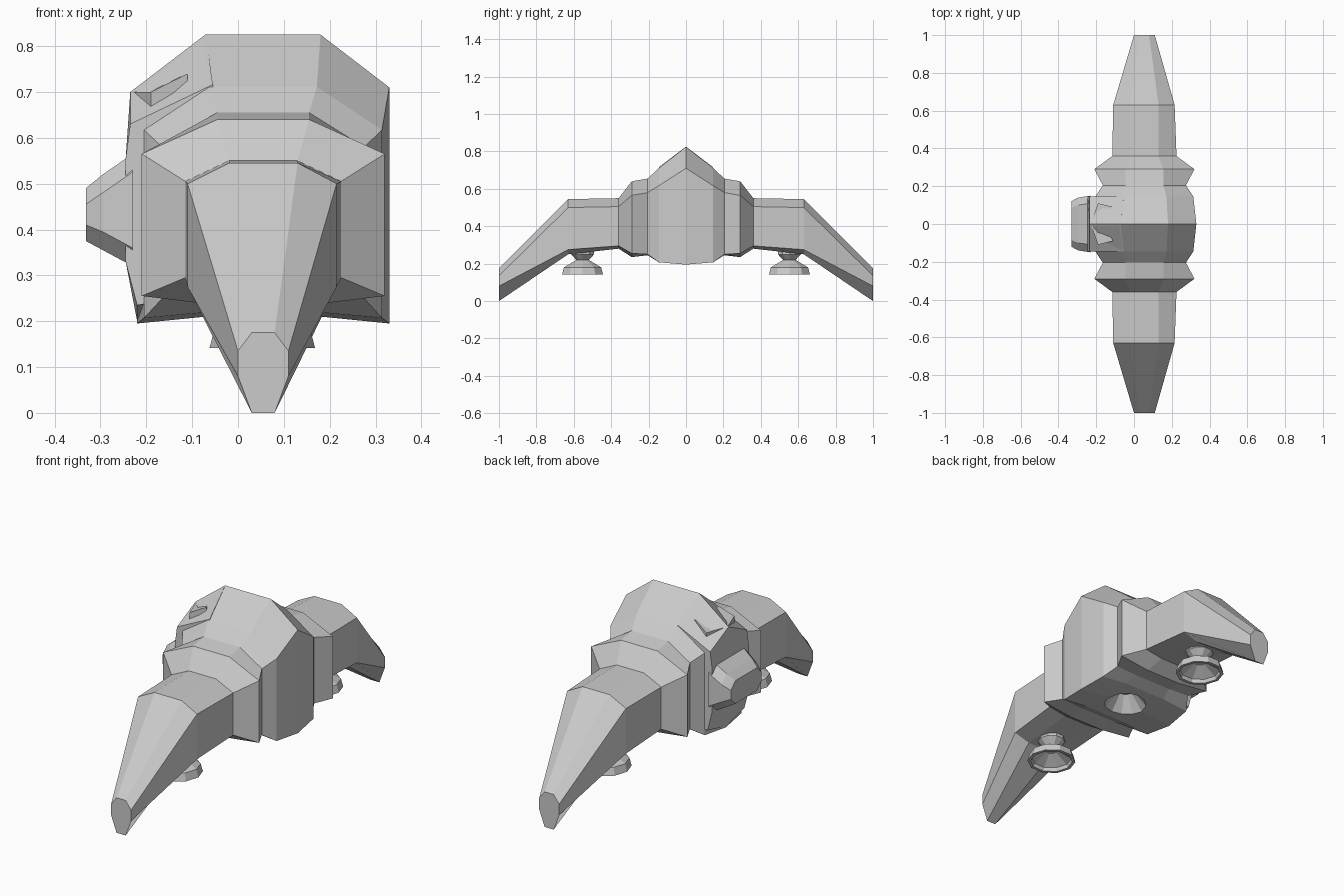
import bpy, bmesh, math
from mathutils import Matrix, Vector

if "Cube" in bpy.data.objects:
    bpy.data.objects.remove(bpy.data.objects["Cube"], do_unlink=True)

grey = bpy.data.materials.new("hull_grey")
grey.use_nodes = True
colour = (0.6, 0.6, 0.6, 1)
grey.diffuse_color = colour
grey.node_tree.nodes["Principled BSDF"].inputs["Base Color"].default_value = colour


def finish(name, bm):
    bmesh.ops.recalc_face_normals(bm, faces=bm.faces)
    mesh = bpy.data.meshes.new(name)
    bm.to_mesh(mesh)
    bm.free()
    mesh.materials.append(grey)
    obj = bpy.data.objects.new(name, mesh)
    bpy.context.collection.objects.link(obj)
    return obj


def loft(name, rings, caps=True):
    """Skin a row of equal point rings."""
    bm = bmesh.new()
    rows = [[bm.verts.new(p) for p in ring] for ring in rings]
    n = len(rows[0])
    for a, b in zip(rows, rows[1:]):
        for i in range(n):
            j = (i + 1) % n
            bm.faces.new((a[i], a[j], b[j], b[i]))
    if caps:
        bm.faces.new(rows[0])
        bm.faces.new(rows[-1])
    return finish(name, bm)


def lathe(name, profile, centre, sides=10):
    """Turn a (radius, height) profile round a vertical axis."""
    turn = 2 * math.pi / sides
    rings = [[Vector(centre) + Vector((r * math.cos(turn * i), r * math.sin(turn * i), z))
              for i in range(sides)] for r, z in profile]
    return loft(name, rings)


def octagon(y, left, right, top_left, top_right, top, shoulder, low, bottom):
    return [(x, y, z) for x, z in (
        (top_left, top), (top_right, top), (right, shoulder), (right, low),
        (top_right, bottom), (top_left, bottom), (left, low), (left, shoulder))]


# Hull: chamfered sections from the middle out to the wing tip, mirrored
half = [
    (0, -.22, .33, -.07, .18, .825, .71, .195, .21),
    (.145, -.205, .314, -.062, .172, .711, .617, .207, .22),
    (.205, -.165, .275, -.045, .155, .655, .58, .25, .245),
    (.29, -.21, .32, -.045, .155, .64, .565, .255, .235),
    (.36, -.115, .225, -.02, .13, .55, .505, .295, .28),
    (.63, -.11, .215, -.02, .13, .545, .50, .275, .25),
    (1, 0, .11, .03, .08, .175, .135, .08, 0),
]
sections = [(-s[0], *s[1:]) for s in reversed(half[1:])] + half
hull = loft("hull", [octagon(*s) for s in sections])

# Side block under the shoulder panel
edge = [(-.055, .716), (-.235, .63), (-.245, .555), (-.245, .33), (-.22, .235), (-.05, .26)]
ridge = [(-.07, .826), (-.235, .70), (-.245, .555), (-.245, .33), (-.22, .2), (-.05, .26)]
loft("side_block", [[(x, y, z) for x, z in pts]
                    for y, pts in ((-.145, edge), (0, ridge), (.145, edge))])


# Side pod: tapered octagon
def pod_ring(x, wide, low, high, cut):
    corners = [(wide - cut, high), (wide, high - cut), (wide, low + cut), (wide - cut, low)]
    corners += [(-y, z) for y, z in reversed(corners)]
    return [(x, y, z) for y, z in corners]


loft("side_pod", [pod_ring(-.23, .15, .32, .565, .04),
                  pod_ring(-.295, .14, .355, .52, .04),
                  pod_ring(-.332, .12, .375, .49, .035)])

# Shoulder fin: swept chevron with raised tips
chevron = [(-.23, 0), (-.19, .11), (-.11, .09), (-.165, 0), (-.11, -.09), (-.19, -.11)]
tops = [.70, .70, .74, .715, .74, .70]
loft("shoulder_fin", [[(x, y, .64) for x, y in chevron],
                      [(x, y, z) for (x, y), z in zip(chevron, tops)]])

# Belly recess
cutter = lathe("belly_cutter", [(.115, .18), (.1, .215), (.04, .29)], (.055, 0, 0), 12)
cutter.hide_render = True
cut = hull.modifiers.new("belly_recess", 'BOOLEAN')
cut.operation = 'DIFFERENCE'
cut.object = cutter
bpy.context.view_layer.objects.active = hull
bpy.ops.object.modifier_apply(modifier=cut.name)
bpy.data.objects.remove(cutter, do_unlink=True)

# Hollow thruster bells under both wings
bell = [(.065, .28), (.065, .25), (.035, .22), (.07, .2), (.105, .18), (.115, .142),
        (.1, .142), (.095, .16), (.03, .2)]
for name, y in (("front_thruster", -.553), ("back_thruster", .553)):
    lathe(name, bell, (.053, y, 0))
